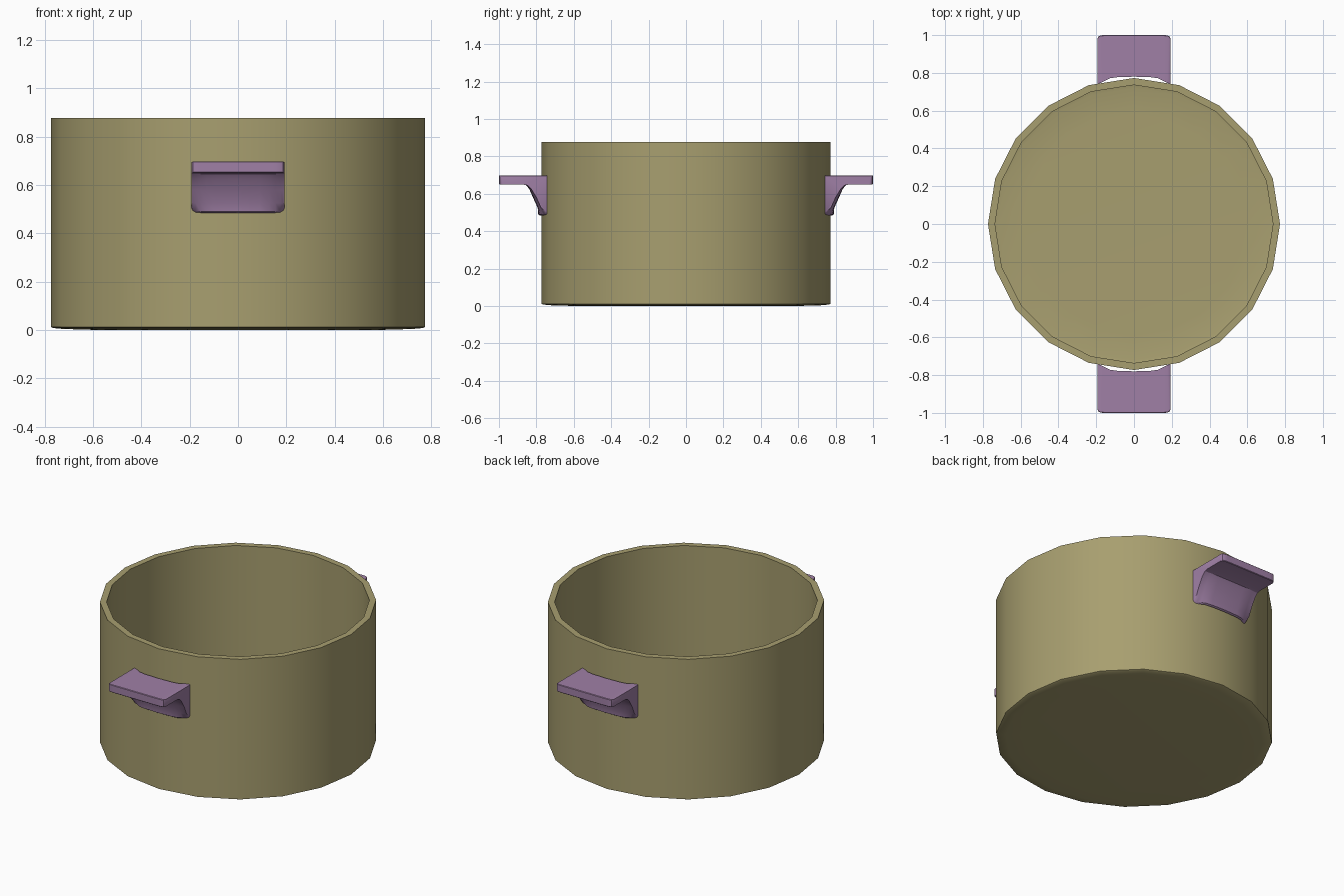
import bpy, bmesh, math

if "Cube" in bpy.data.objects:
    bpy.data.objects.remove(bpy.data.objects["Cube"])


def material(name, rgb):
    m = bpy.data.materials.new(name)
    m.diffuse_color = (*rgb, 1)
    m.use_nodes = True
    m.node_tree.nodes["Principled BSDF"].inputs["Base Color"].default_value = m.diffuse_color
    return m


def make_object(name, bm, mat):
    bmesh.ops.recalc_face_normals(bm, faces=bm.faces[:])
    mesh = bpy.data.meshes.new(name)
    bm.to_mesh(mesh)
    bm.free()
    ob = bpy.data.objects.new(name, mesh)
    bpy.context.collection.objects.link(ob)
    mesh.materials.append(mat)
    bpy.ops.object.select_all(action='DESELECT')
    bpy.context.view_layer.objects.active = ob
    ob.select_set(True)
    bpy.ops.object.shade_smooth_by_angle(angle=math.radians(30))
    return ob


def bridge(bm, a, b):
    n = len(a)
    for i in range(n):
        j = (i + 1) % n
        bm.faces.new((a[i], a[j], b[j], b[i]))


olive = material("olive", (0.39, 0.345, 0.16))
purple = material("purple", (0.35, 0.215, 0.38))

# Pot body: a 20-sided lathe, from outer base up over the rim to the thin inner floor
SIDES = 20
profile = [(0.58, 0.0), (0.72, 0.004), (0.765, 0.008), (0.773, 0.012), (0.773, 0.877),
           (0.736, 0.877), (0.736, 0.02), (0.72, 0.017), (0.58, 0.014)]
bm = bmesh.new()
rings = []
for r, z in profile:
    rings.append([bm.verts.new((r * math.sin(math.tau * i / SIDES),
                                r * math.cos(math.tau * i / SIDES), z))
                  for i in range(SIDES)])
for a, b in zip(rings, rings[1:]):
    bridge(bm, a, b)
bm.faces.new(rings[0])
bm.faces.new(rings[-1])
make_object("pot_body", bm, olive)

# Handle cross-sections: (x, inner y, tip y, lowest z, top z), half mirrored in x
half = [(0.0, 0.780, 1.0, 0.484, 0.698), (0.09, 0.777, 1.0, 0.484, 0.698),
        (0.13, 0.771, 1.0, 0.484, 0.698), (0.155, 0.757, 1.0, 0.485, 0.698),
        (0.175, 0.748, 0.999, 0.487, 0.698), (0.187, 0.744, 0.994, 0.494, 0.697),
        (0.192, 0.743, 0.984, 0.504, 0.694)]
stations = [(-s[0], *s[1:]) for s in half[:0:-1]] + half


def make_handle(name, side):
    bm = bmesh.new()
    loops = []
    for x, y0, tip, low, top in stations:
        d = (y0 - 0.78) * 0.5
        section = [(y0, top), (tip - 0.003, top), (tip, top - 0.003), (tip, 0.653),
                   (tip - 0.003, 0.650), (0.868, 0.650), (0.853 + d * 0.3, 0.645),
                   (0.838 + d * 0.6, 0.625), (0.818 + d, 0.58),
                   (0.793 + d, 0.525), (y0 + 0.01, low + 0.006), (y0, low)]
        loops.append([bm.verts.new((x, side * y, z)) for y, z in section])
    for a, b in zip(loops, loops[1:]):
        bridge(bm, a, b)
    bm.faces.new(loops[0])
    bm.faces.new(loops[-1])
    make_object(name, bm, purple)


make_handle("front_handle", -1)
make_handle("back_handle", 1)
